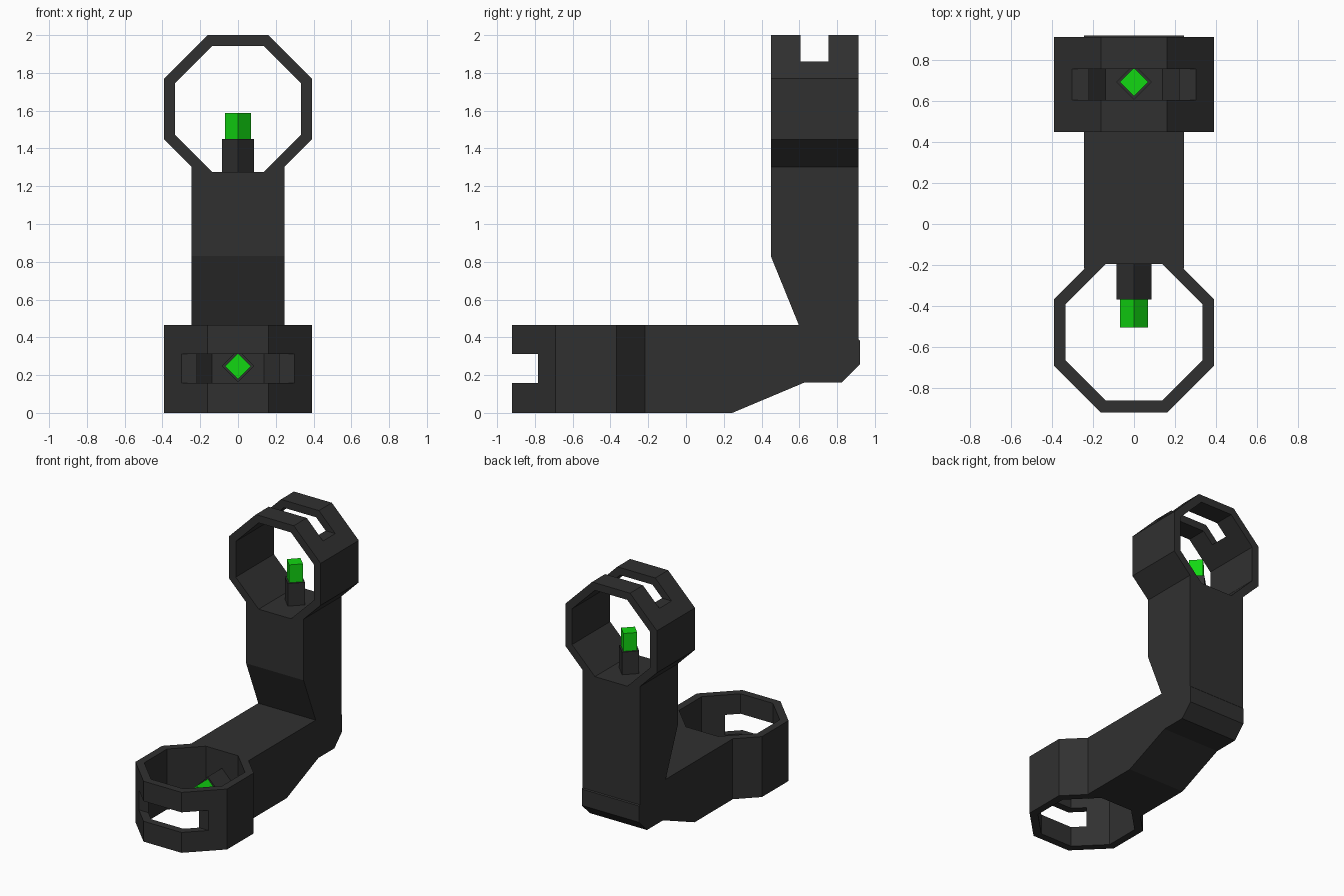
import bpy, bmesh, math
from mathutils import Matrix, Vector

cube = bpy.data.objects.get("Cube")
if cube:
    bpy.data.objects.remove(cube, do_unlink=True)


def material(name, rgb):
    m = bpy.data.materials.new(name)
    m.use_nodes = True
    m.diffuse_color = (*rgb, 1)
    bsdf = next(n for n in m.node_tree.nodes if n.type == 'BSDF_PRINCIPLED')
    bsdf.inputs["Base Color"].default_value = (*rgb, 1)
    return m


charcoal = material("charcoal", (0.030, 0.030, 0.030))
green = material("bright green", (0.006, 0.68, 0.006))


def prism(name, points, start, end, frame, mat):
    """Extrude a 2D outline from start to end along the frame's third axis."""
    bm = bmesh.new()
    face = bm.faces.new([bm.verts.new((u, v, start)) for u, v in points])
    ext = bmesh.ops.extrude_face_region(bm, geom=[face])
    top = [g for g in ext["geom"] if isinstance(g, bmesh.types.BMVert)]
    bmesh.ops.translate(bm, verts=top, vec=(0, 0, end - start))
    bm.transform(frame)
    bmesh.ops.recalc_face_normals(bm, faces=bm.faces)
    mesh = bpy.data.meshes.new(name)
    bm.to_mesh(mesh)
    bm.free()
    mesh.materials.append(mat)
    obj = bpy.data.objects.new(name, mesh)
    bpy.context.collection.objects.link(obj)
    return obj


def frame(u, v, w):
    """Matrix sending the outline axes u, v and the extrusion axis w to world axes."""
    return Matrix((u, v, w)).transposed().to_4x4()


X, Y, Z = Vector((1, 0, 0)), Vector((0, 1, 0)), Vector((0, 0, 1))
XY_UP, XZ_BACK, YZ_SIDE = frame(X, Y, Z), frame(X, Z, Y), frame(Y, Z, X)


def octagon(apothem, centre):
    r = apothem / math.cos(math.pi / 8)
    return [(r * math.cos((i + .5) * math.pi / 4),
             centre + r * math.sin((i + .5) * math.pi / 4)) for i in range(8)]


def diamond(r, centre):
    return [(r, centre), (0, centre + r), (-r, centre), (0, centre - r)]


def rect(u, v0, v1):
    return [(-u, v0), (u, v0), (u, v1), (-u, v1)]


def boolean(target, tool, operation):
    mod = target.modifiers.new(operation, 'BOOLEAN')
    mod.operation, mod.solver, mod.object = operation, 'EXACT', tool
    bpy.context.view_layer.objects.active = target
    bpy.ops.object.modifier_apply(modifier=mod.name)
    bpy.data.objects.remove(tool, do_unlink=True)


OUTER, INNER = 0.391, 0.333

# Bent elbow arm, extruded sideways from its side profile
profile = [(-0.218, 0), (0.245, 0), (0.63, 0.162), (0.825, 0.162), (0.92, 0.257),
           (0.92, 0.383), (0.913, 0.39), (0.913, 1.305), (0.449, 1.305),
           (0.449, 0.83), (0.597, 0.466), (-0.218, 0.466)]
arm = prism("elbow_arm", profile, -0.245, 0.245, YZ_SIDE, charcoal)

# Octagonal collars: outline frame, centre, depth range, slot range and slot start
collars = [
    ("lower_collar", XY_UP, -0.529, (0, 0.466), (0.157, 0.312), (-1.1, -0.784)),
    ("upper_collar", XZ_BACK, 1.609, (0.449, 0.913), (0.606, 0.755), (1.86, 2.2)),
]
for name, axes, centre, depth, slot, reach in collars:
    # Trim the arm end to the bore, so the collar stays open
    bore = prism("arm_trim", octagon(INNER, centre), depth[0] - .1, depth[1] + .1, axes, charcoal)
    boolean(arm, bore, 'DIFFERENCE')
    collar = prism(name, octagon(OUTER, centre), *depth, axes, charcoal)
    bore = prism("bore", octagon(INNER, centre), depth[0] - .1, depth[1] + .1, axes, charcoal)
    boolean(collar, bore, 'DIFFERENCE')
    # Slot through the far wall
    cutter = prism("slot", rect(0.6, *reach), *slot, axes, charcoal)
    boolean(collar, cutter, 'DIFFERENCE')

# Square posts with green tips, standing on the inner wall of each collar
posts = [
    ("lower", XZ_BACK, 0.247, (-0.18, -0.368, -0.504)),
    ("upper", XY_UP, 0.693, (1.26, 1.45, 1.588)),
]
for name, axes, centre, (base, joint, tip) in posts:
    prism(name + "_post", diamond(0.086, centre), base, joint, axes, charcoal)
    prism(name + "_post_tip", diamond(0.069, centre), joint, tip, axes, green)
